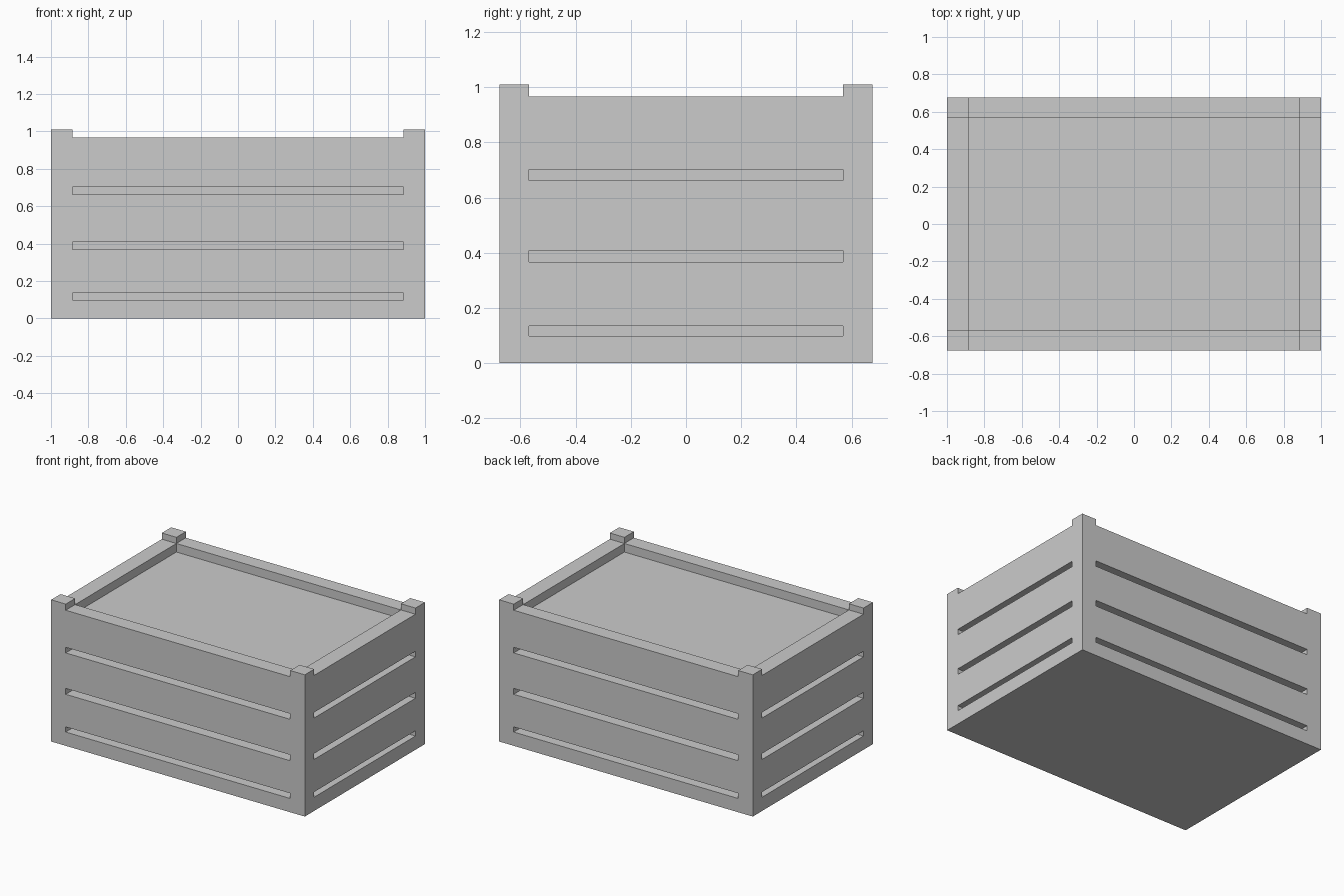
import bpy

if "Cube" in bpy.data.objects:
    bpy.data.objects.remove(bpy.data.objects["Cube"])

X, Y, TOP = 1.0, 0.676, 1.01          # outer half sizes and post height
XI, YI = 0.885, 0.57                  # inner faces of the corner posts
WALL_TOP, FILL_TOP = 0.966, 0.905
SLOTS = [(0.098, 0.135), (0.367, 0.409), (0.662, 0.702)]


def box(name, lo, hi):
    bpy.ops.mesh.primitive_cube_add(size=1, location=[(a + b) / 2 for a, b in zip(lo, hi)])
    ob = bpy.context.object
    ob.name = name
    ob.scale = [b - a for a, b in zip(lo, hi)]
    bpy.ops.object.transform_apply(location=True, rotation=False, scale=True)
    return ob


crate = box("crate_body", (-X, -Y, 0), (X, Y, TOP))
cutters = []

# Lowered wall tops, leaving four corner posts
cutters.append(box("wall_cut_long", (-XI, -2, WALL_TOP), (XI, 2, 1.5)))
cutters.append(box("wall_cut_short", (-2, -YI, WALL_TOP), (2, YI, 1.5)))

# Shallow open recess in the top
cutters.append(box("top_recess", (-XI, -YI, FILL_TOP), (XI, YI, 1.5)))

# Gaps between the slats on all four sides
for low, high in SLOTS:
    for s in (-1, 1):
        y0, y1 = sorted((s * YI, s * 1.2))
        x0, x1 = sorted((s * XI, s * 1.5))
        cutters.append(box("slot_long", (-XI, y0, low), (XI, y1, high)))
        cutters.append(box("slot_short", (x0, -YI, low), (x1, YI, high)))

for cutter in cutters:
    mod = crate.modifiers.new(cutter.name, 'BOOLEAN')
    mod.operation = 'DIFFERENCE'
    mod.solver = 'EXACT'
    mod.object = cutter
    bpy.context.view_layer.objects.active = crate
    bpy.ops.object.modifier_apply(modifier=mod.name)

for cutter in cutters:
    bpy.data.objects.remove(cutter)
